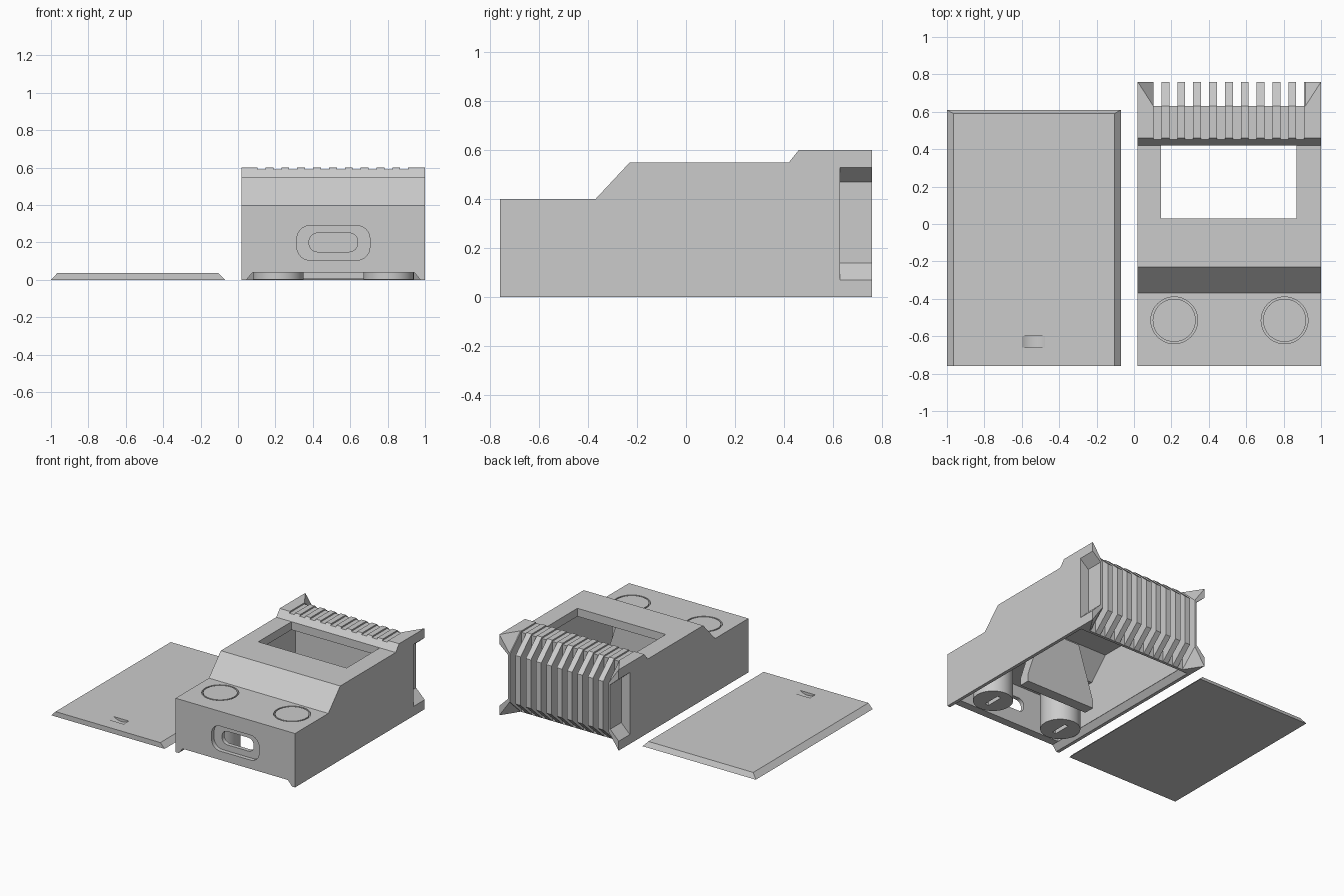
import bpy, bmesh, math
from mathutils import Vector

if "Cube" in bpy.data.objects:
    bpy.data.objects.remove(bpy.data.objects["Cube"])

grey = bpy.data.materials.new("plain_grey")
grey.use_nodes = True
COLOR = (0.6, 0.6, 0.6, 1)
grey.diffuse_color = COLOR
grey.node_tree.nodes["Principled BSDF"].inputs["Base Color"].default_value = COLOR

CX = 0.51            # middle of the case
LEFT, RIGHT = 0.02, 1.0


def make(name, bm):
    bmesh.ops.recalc_face_normals(bm, faces=bm.faces)
    me = bpy.data.meshes.new(name)
    bm.to_mesh(me)
    bm.free()
    me.materials.append(grey)
    ob = bpy.data.objects.new(name, me)
    bpy.context.collection.objects.link(ob)
    return ob


def prism(name, pts, a, b, axis):
    """Extrude a 2D profile from a to b along the x, y or z axis."""
    place = {"x": lambda p, t: (t, p[0], p[1]),
             "y": lambda p, t: (p[0], t, p[1]),
             "z": lambda p, t: (p[0], p[1], t)}[axis]
    bm = bmesh.new()
    lo = [bm.verts.new(place(p, a)) for p in pts]
    hi = [bm.verts.new(place(p, b)) for p in pts]
    n = len(pts)
    bm.faces.new(lo)
    bm.faces.new(hi[::-1])
    for i in range(n):
        bm.faces.new((lo[i], hi[i], hi[(i + 1) % n], lo[(i + 1) % n]))
    return make(name, bm)


def hull(name, pts):
    bm = bmesh.new()
    for p in pts:
        bm.verts.new(p)
    bmesh.ops.convex_hull(bm, input=bm.verts)
    bmesh.ops.dissolve_limit(bm, angle_limit=0.01, verts=bm.verts, edges=bm.edges)
    return make(name, bm)


def rect(x0, x1, y0, y1):
    return [(x0, y0), (x1, y0), (x1, y1), (x0, y1)]


def circle(cx, cy, r, n=48):
    return [(cx + r * math.cos(math.tau * i / n), cy + r * math.sin(math.tau * i / n))
            for i in range(n)]


def rounded(x0, x1, z0, z1, r, n=8):
    pts = []
    corners = [(x1 - r, z1 - r), (x0 + r, z1 - r), (x0 + r, z0 + r), (x1 - r, z0 + r)]
    for k, (cx, cz) in enumerate(corners):
        for i in range(n + 1):
            a = math.pi / 2 * (k + i / n)
            pts.append((cx + r * math.cos(a), cz + r * math.sin(a)))
    return pts


def cut(ob, *cutters):
    for c in cutters:
        m = ob.modifiers.new("cut", "BOOLEAN")
        m.operation, m.solver, m.object = "DIFFERENCE", "EXACT", c
        deps = bpy.context.evaluated_depsgraph_get()
        me = bpy.data.meshes.new_from_object(ob.evaluated_get(deps))
        ob.modifiers.clear()
        ob.data = me
        bpy.data.objects.remove(c)


def cover(name, x0, x1, y0, z0, z1):
    """Sliding plate with bevelled sides and back."""
    s = 0.035
    return hull(name, [(x0, y0, z0), (x1, y0, z0), (x0, 0.61, z0), (x1, 0.61, z0),
                       (x0 + s, y0, z1), (x1 - s, y0, z1),
                       (x0 + s, 0.59, z1), (x1 - s, 0.59, z1)])


# Case shell
case = prism("case", [(-0.76, 0), (-0.76, 0.4), (-0.37, 0.4), (-0.23, 0.55),
                      (0.42, 0.55), (0.46, 0.6), (0.76, 0.6), (0.76, 0)],
             LEFT, RIGHT, "x")
cut(case,
    prism("cavity", [(-0.7, 0.02), (-0.7, 0.34), (-0.345, 0.34), (-0.205, 0.49),
                     (0.56, 0.49), (0.56, 0.02)], 0.08, 0.94, "x"),
    cover("cover_slot", 0.043, 0.977, -0.8, -0.002, 0.04),
    prism("window", rect(0.145, 0.87, 0.03, 0.42), 0.4, 0.7, "z"),
    prism("port_recess", rounded(0.315, 0.705, 0.105, 0.29, 0.07), -0.8, -0.73, "y"),
    prism("port_hole", rounded(0.38, 0.64, 0.15, 0.25, 0.045), -0.8, -0.65, "y"))

# Flared corners: slope the back top and bottom edges between them
a, b, c = Vector((0.104, 0.63, 0.6)), Vector((0.02, 0.76, 0.6)), Vector((0.104, 0.76, 0.48))
tri = [a + (a - c) / 2, c + (c - a) / 2, a + (a - c) / 2 + 3 * (b - a)]
wedge = tri + [Vector((2 * CX - p.x, p.y, p.z)) for p in tri]
cut(case, hull("top_slope", wedge),
    hull("bottom_slope", [(p.x, p.y, 0.6 - p.z) for p in wedge]))

# Side grips behind the flared corners
grip = [(0.07, 0), (-0.07, 0.14), (-0.07, 0.47), (0.07, 0.59)]
for edge, sign in ((RIGHT, 1), (LEFT, -1)):
    cut(case, prism("grip", [(edge + sign * x, z) for x, z in grip], 0.63, 0.9, "y"))

# Slots between the cooling fins
for i in range(10):
    x = 0.104 + 0.0848 * i
    cut(case, prism("fin_slot", [(0.44, 0.59), (0.44, 0.7), (0.9, 0.7), (0.9, -0.1),
                                 (0.63, -0.1), (0.63, 0.59)], x, x + 0.043, "x"))

# Round buttons with slotted posts reaching down to the cover
for side, x in (("right", 0.215), ("left", 0.805)):
    cut(case, prism("well", circle(x, -0.515, 0.125), 0.37, 0.5, "z"))
    prism(side + "_button", circle(x, -0.515, 0.115), 0.36, 0.4, "z")
    post = prism(side + "_post", circle(x, -0.515, 0.135), 0.003, 0.35, "z")
    cut(post, prism("post_slot", rect(x - 0.015, x + 0.015, -0.58, -0.45), -0.1, 0.06, "z"))

# Tapered inner support under the sloped roof
prism("inner_support", [(0.225, 0.005), (0.795, 0.005), (0.795, 0.06), (0.67, 0.45),
                        (0.35, 0.45), (0.225, 0.06)], -0.24, -0.16, "y")

# Loose bottom cover with a shallow thumb notch
plate = cover("bottom_cover", -1.0, -0.07, -0.76, 0, 0.037)
cut(plate, prism("thumb_notch", circle(-0.537, 0.125, 0.108), -0.66, -0.6, "y"))

# Smooth the round parts, keep edges sharp
bpy.ops.object.select_all(action="DESELECT")
for ob in bpy.context.collection.objects:
    if ob.type == "MESH" and ob.data.materials and ob.data.materials[0] == grey:
        ob.select_set(True)
        bpy.context.view_layer.objects.active = ob
bpy.ops.object.shade_smooth_by_angle(angle=math.radians(30))
